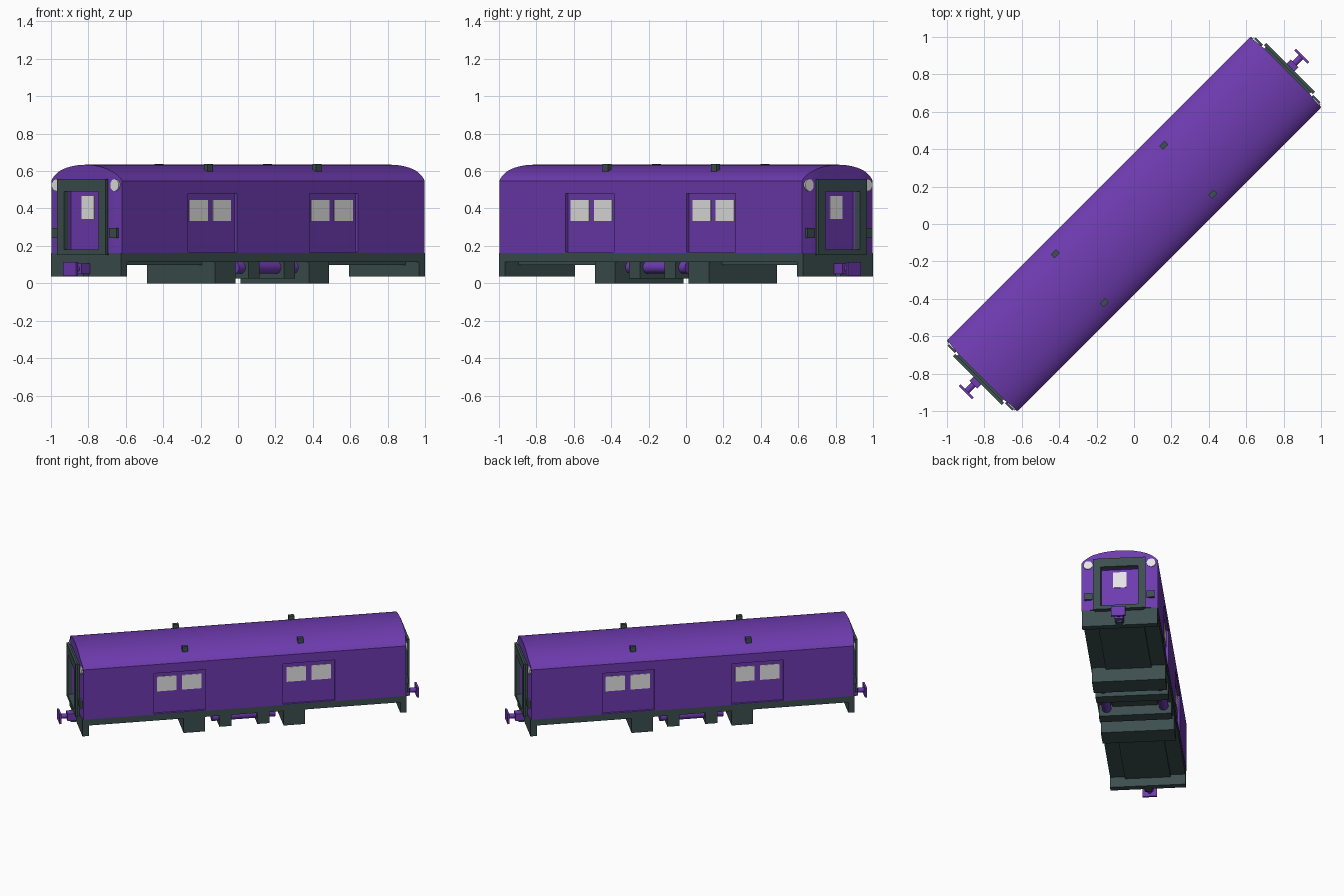
import bpy, bmesh, math
from mathutils import Matrix

if "Cube" in bpy.data.objects:
    bpy.data.objects.remove(bpy.data.objects["Cube"])

TURN = Matrix.Rotation(math.radians(45), 4, 'Z')   # vehicle stands diagonally


def material(name, col):
    m = bpy.data.materials.new(name)
    m.diffuse_color = (*col, 1)
    m.use_nodes = True
    m.node_tree.nodes["Principled BSDF"].inputs["Base Color"].default_value = m.diffuse_color
    return m


PURPLE = material("purple_paint", (0.155, 0.044, 0.43))
DARK = material("dark_slate", (0.046, 0.078, 0.078))
WHITE = material("pale_glass", (0.78, 0.78, 0.78))


def finish(name, bm, mat):
    bmesh.ops.recalc_face_normals(bm, faces=bm.faces[:])
    bm.transform(TURN)
    me = bpy.data.meshes.new(name)
    bm.to_mesh(me)
    bm.free()
    me.materials.append(mat)
    ob = bpy.data.objects.new(name, me)
    bpy.context.collection.objects.link(ob)
    return ob


def add_box(bm, x0, x1, y0, y1, z0, z1):
    c = ((x0 + x1) / 2, (y0 + y1) / 2, (z0 + z1) / 2)
    s = (abs(x1 - x0), abs(y1 - y0), abs(z1 - z0), 1)
    bmesh.ops.create_cube(bm, size=1, matrix=Matrix.Translation(c) @ Matrix.Diagonal(s))


def boxes(name, mat, dims):
    bm = bmesh.new()
    for d in dims:
        add_box(bm, *d)
    return finish(name, bm, mat)


def rods(name, mat, items, seg=20):
    """Cylinders along the vehicle: (x0, x1, y, z, radius)."""
    bm = bmesh.new()
    for x0, x1, y, z, r in items:
        bmesh.ops.create_cone(bm, cap_ends=True, segments=seg, radius1=r, radius2=r, depth=abs(x1 - x0),
                              matrix=Matrix.Translation(((x0 + x1) / 2, y, z)) @ Matrix.Rotation(math.pi / 2, 4, 'Y'))
    return finish(name, bm, mat)


def smooth(ob, deg):
    bpy.ops.object.select_all(action='DESELECT')
    ob.select_set(True)
    bpy.context.view_layer.objects.active = ob
    bpy.ops.object.shade_smooth_by_angle(angle=math.radians(deg))


W, FLOOR, EAVE, TOP = 0.267, 0.163, 0.548, 0.634
ENDS, SIDES = (-1, 1), (-1, 1)

# Body shell: straight sides, arched roof, slightly chamfered ends
s15, c15 = math.sin(math.radians(15)), math.cos(math.radians(15))
half = []
for a in (15, 22, 30, 39, 48, 58, 68, 79, 90):
    t = math.radians(a)
    half.append((W * math.cos(t) / c15, EAVE + (TOP - EAVE) * (math.sin(t) - s15) / (1 - s15)))
profile = half + [(-y, z) for y, z in reversed(half[:-1])]
bm = bmesh.new()
ring = {}
for e in ENDS:
    for i, (y, z) in enumerate(profile):
        x = e * (1.155 - max(0, abs(y) - half[4][0]) * 0.13)
        ring[e, i] = (bm.verts.new((x, y, FLOOR)), bm.verts.new((x, y, z)))
last = len(profile) - 1
for i in range(last):
    for k in (0, 1):   # floor strips and roof strips
        bm.faces.new((ring[-1, i][k], ring[-1, i + 1][k], ring[1, i + 1][k], ring[1, i][k]))
    for e in ENDS:
        bm.faces.new((ring[e, i][0], ring[e, i + 1][0], ring[e, i + 1][1], ring[e, i][1]))
for i in (0, last):
    bm.faces.new((ring[-1, i][0], ring[1, i][0], ring[1, i][1], ring[-1, i][1]))
body = finish("body_shell", bm, PURPLE)

# Recesses for sliding side doors and end doors
cuts = [(c - 0.184, c + 0.184, s * 0.250, s * 0.32, 0.168, 0.48) for c in (-0.46, 0.456) for s in SIDES]
cuts += [(e * 1.133, e * 1.25, -0.13, 0.13, 0.18, 0.49) for e in ENDS]
cutter = boxes("door_cutter", PURPLE, cuts)
cutter.hide_render = True
mod = body.modifiers.new("recess", 'BOOLEAN')
mod.operation, mod.object, mod.solver = 'DIFFERENCE', cutter, 'EXACT'
bpy.context.view_layer.objects.active = body
bpy.ops.object.modifier_apply(modifier=mod.name)
bpy.data.objects.remove(cutter)
smooth(body, 30)

# Side door windows and end door windows
boxes("side_windows", WHITE,
      [(c + d - 0.069, c + d + 0.069, s * 0.246, s * 0.253, 0.333, 0.446)
       for c in (-0.462, 0.458) for d in (-0.088, 0.088) for s in SIDES])
boxes("end_windows", WHITE, [(e * 1.130, e * 1.137, -0.047, 0.047, 0.345, 0.468) for e in ENDS])

# Gangway frames: a wide outer plate over a narrower inner one
frames = []
for e in ENDS:
    for x0, x1, w, top in ((1.148, 1.168, 0.172, 0.548), (1.168, 1.185, 0.184, 0.557)):
        a, b = e * x0, e * x1
        frames += [(a, b, s * 0.13, s * w, 0.15, top) for s in SIDES]
        frames += [(a, b, -0.13, 0.13, 0.49, top), (a, b, -0.13, 0.13, 0.15, 0.18)]
boxes("gangway_frame", DARK, frames)

# Round end lamps and small end boxes
smooth(rods("end_lamps", WHITE, [(e * 1.13, e * 1.156, s * 0.222, 0.525, 0.032) for e in ENDS for s in SIDES]), 30)
boxes("end_sockets", DARK, [(e * 1.14, e * 1.165, s * 0.19, s * 0.245, 0.243, 0.295) for e in ENDS for s in SIDES])

# Roof vents
boxes("roof_vents", DARK, [(e * 0.41 - 0.02, e * 0.41 + 0.02, s * 0.186 - 0.014, s * 0.186 + 0.014, 0.58, 0.637)
                           for e in ENDS for s in SIDES])

# Underframe and end beams
boxes("underframe", DARK, [(-1.14, 1.14, -0.264, 0.264, 0.115, FLOOR), (-1.11, 1.11, -0.16, 0.16, 0.098, 0.12)])
boxes("end_beam", DARK, [(e * 1.105, e * 1.15, -0.265, 0.265, 0.035, FLOOR) for e in ENDS])

# Equipment boxes, cross bearers and the tanks they carry
boxes("equipment_box", DARK, [(e * 0.278, e * 0.431, -0.2575, 0.2575, 0, 0.12) for e in ENDS])
boxes("cross_bearer", DARK, [(e * 0.092, e * 0.177, -0.255, 0.255, 0.026, 0.12) for e in ENDS])
smooth(rods("air_tanks", PURPLE, [(-0.225, 0.225, s * 0.2, 0.085, 0.033) for s in SIDES]), 40)

# Couplers: socket, shank and head plate
boxes("coupler_socket", PURPLE, [(e * 1.14, e * 1.215, -0.03, 0.03, 0.05, 0.105) for e in ENDS])
smooth(rods("coupler_shank", PURPLE, [(e * 1.2, e * 1.268, 0, 0.078, 0.017) for e in ENDS], 12), 40)
boxes("coupler_head", PURPLE, [(e * 1.261, e * 1.275, -0.05, 0.05, 0.04, 0.115) for e in ENDS])
boxes("coupler_bracket", DARK, [(e * 1.14, e * 1.19, -0.02, 0.02, 0.036, 0.05) for e in ENDS])
